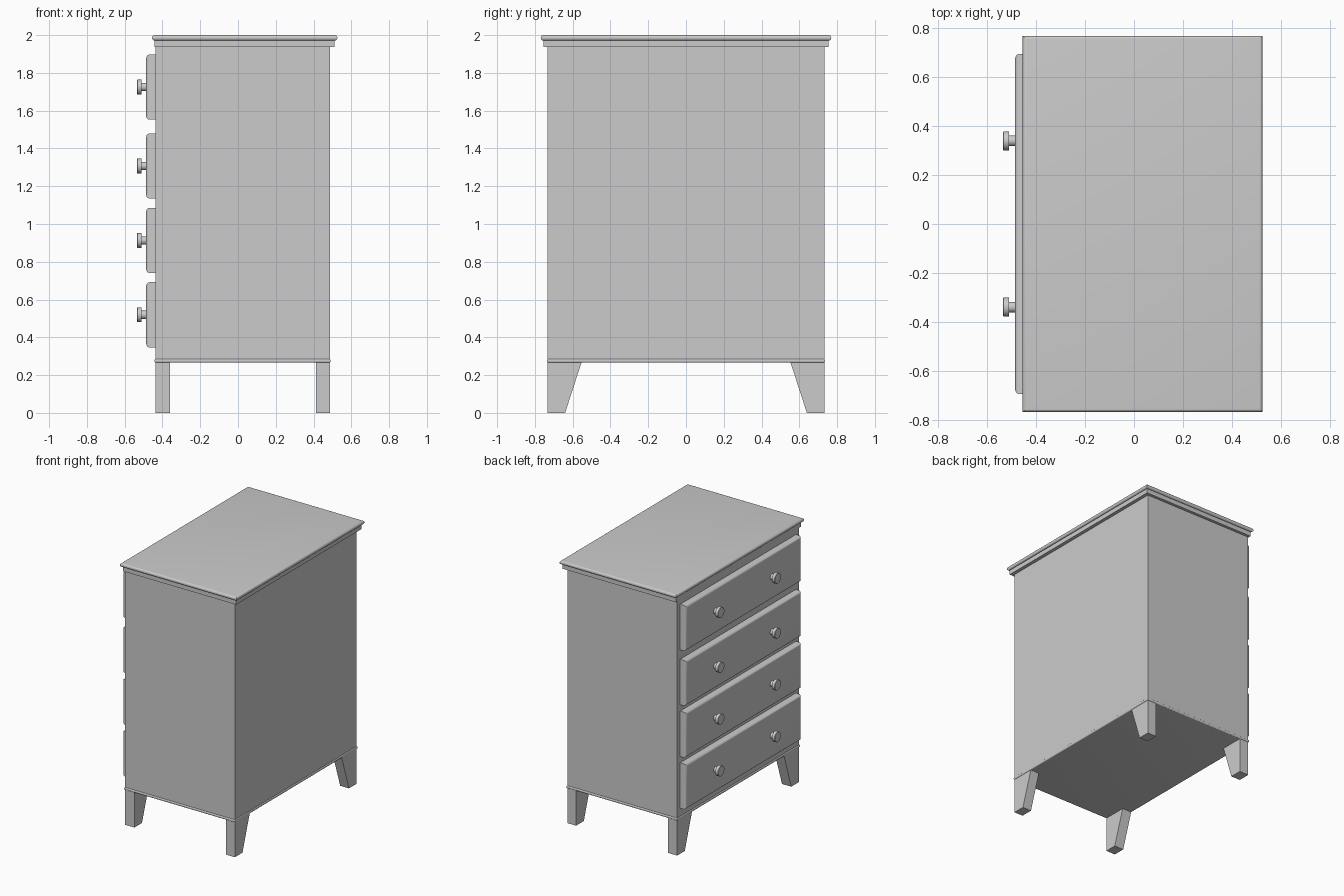
import bpy, bmesh, math
from mathutils import Matrix

if "Cube" in bpy.data.objects:
    bpy.data.objects.remove(bpy.data.objects["Cube"], do_unlink=True)

GREY = (0.6, 0.6, 0.6, 1.0)
mat = bpy.data.materials.new("light grey")
mat.use_nodes = True
mat.diffuse_color = GREY
mat.node_tree.nodes["Principled BSDF"].inputs["Base Color"].default_value = GREY


def finish(name, bm, smooth=False):
    bmesh.ops.recalc_face_normals(bm, faces=bm.faces)
    mesh = bpy.data.meshes.new(name)
    bm.to_mesh(mesh)
    bm.free()
    mesh.materials.append(mat)
    ob = bpy.data.objects.new(name, mesh)
    bpy.context.collection.objects.link(ob)
    if smooth:
        bpy.ops.object.select_all(action='DESELECT')
        ob.select_set(True)
        bpy.context.view_layer.objects.active = ob
        bpy.ops.object.shade_smooth_by_angle(angle=math.radians(35))
    return ob


def box(name, x, y, z, round_edges=None, radius=0.0):
    """Box from (min, max) ranges; round_edges picks the edges to round."""
    bm = bmesh.new()
    bmesh.ops.create_cube(bm, size=1)
    for v in bm.verts:
        v.co = [r[0] if c < 0 else r[1] for c, r in zip(v.co, (x, y, z))]
    if round_edges:
        edges = [e for e in bm.edges if round_edges(e)]
        bmesh.ops.bevel(bm, geom=edges, offset=radius, segments=5,
                        profile=0.5, affect='EDGES')
    return finish(name, bm, smooth=bool(round_edges))


def horizontal(e):
    return abs(e.verts[0].co.z - e.verts[1].co.z) < 1e-5


def drawer_front_edge(e):
    return all(v.co.x < -0.48 for v in e.verts)


# Carcass, base moulding and two-step top
box("cabinet_body", (-0.438, 0.486), (-0.732, 0.732), (0.27, 1.95))
box("base_moulding", (-0.443, 0.491), (-0.737, 0.737), (0.266, 0.286), horizontal, 0.008)
box("top_moulding", (-0.442, 0.512), (-0.754, 0.754), (1.937, 1.975))
box("top_board", (-0.455, 0.526), (-0.769, 0.769), (1.971, 2.0), horizontal, 0.0135)


# Legs: vertical outer side, slanted inner side
def leg(name, x0, x1, side):
    bm = bmesh.new()
    profile = [(0.732, 0), (0.64, 0), (0.552, 0.27), (0.732, 0.27)]
    face = bm.faces.new([bm.verts.new((x0, side * y, z)) for y, z in profile])
    new = bmesh.ops.extrude_face_region(bm, geom=[face])["geom"]
    bmesh.ops.translate(bm, vec=(x1 - x0, 0, 0),
                        verts=[g for g in new if isinstance(g, bmesh.types.BMVert)])
    finish(name, bm)


for side, label in ((-1, "front"), (1, "back")):
    leg(f"{label}_right_leg", -0.438, -0.36, side)
    leg(f"{label}_left_leg", 0.412, 0.486, side)


# Knobs: short stem with a round plate, turned about the x axis
def knob(name, y, z):
    bm = bmesh.new()
    profile = [(-0.48, 0.0), (-0.48, 0.022), (-0.511, 0.022), (-0.511, 0.039),
               (-0.533, 0.039), (-0.535, 0.037), (-0.535, 0.0)]
    verts = [bm.verts.new((x, r, 0)) for x, r in profile]
    edges = [bm.edges.new(p) for p in zip(verts, verts[1:])]
    bmesh.ops.spin(bm, geom=verts + edges, cent=(0, 0, 0), axis=(1, 0, 0),
                   angle=math.tau, steps=24)
    bmesh.ops.remove_doubles(bm, verts=bm.verts, dist=1e-5)
    bmesh.ops.transform(bm, matrix=Matrix.Translation((0, y, z)), verts=bm.verts)
    finish(name, bm, smooth=True)


# Four drawers with two knobs each
for i, zc in enumerate((0.519, 0.913, 1.307, 1.725), 1):
    box(f"drawer_{i}", (-0.486, -0.43), (-0.696, 0.696),
        (zc - 0.173, zc + 0.173), drawer_front_edge, 0.02)
    for side, label in ((-1, "front"), (1, "back")):
        knob(f"drawer_{i}_{label}_knob", side * 0.34, zc)
